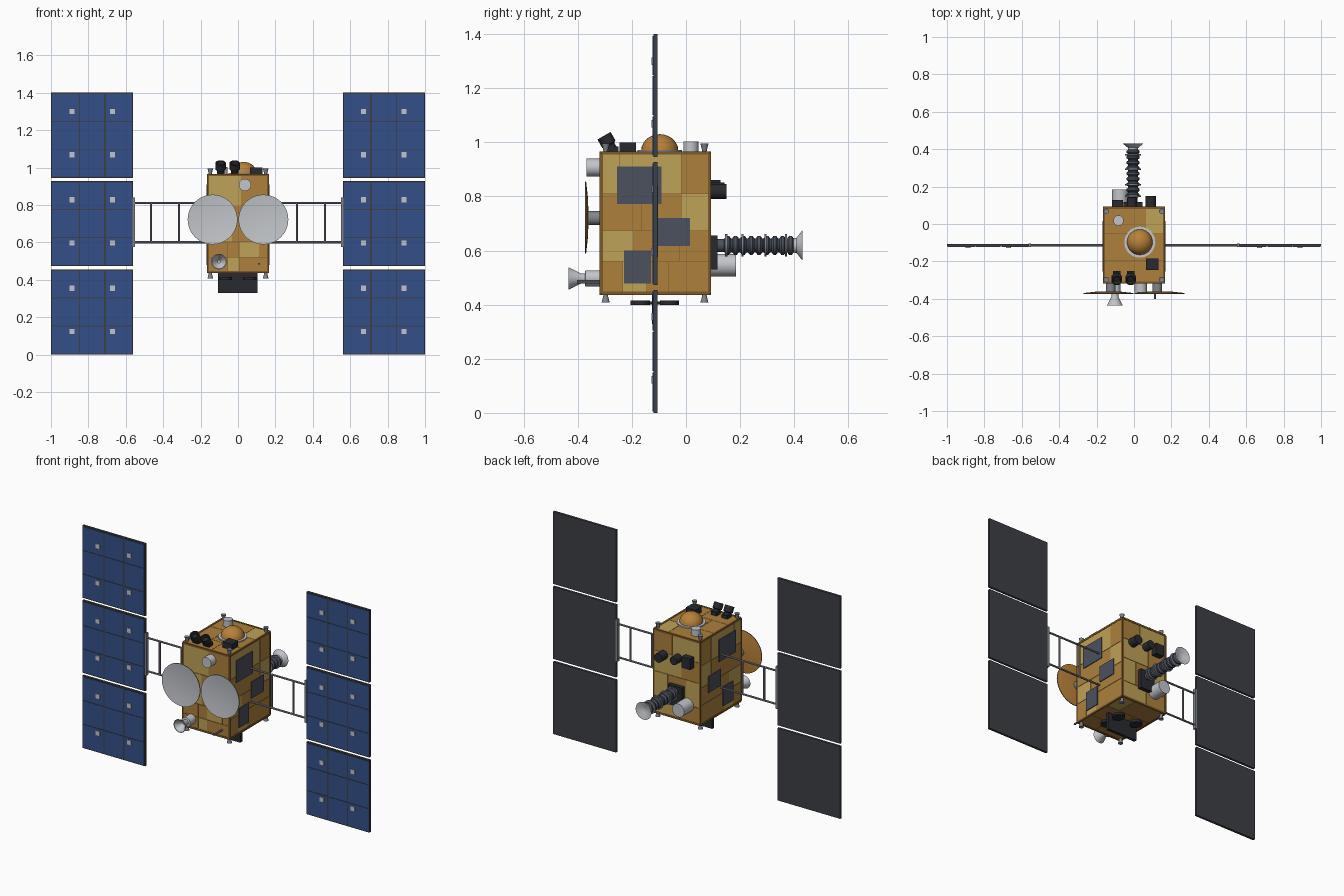
import bpy, bmesh, math
from mathutils import Vector, Matrix

if "Cube" in bpy.data.objects:
    bpy.data.objects.remove(bpy.data.objects["Cube"])


def material(name, *rgb):
    m = bpy.data.materials.new(name)
    m.use_nodes = True
    m.diffuse_color = (*rgb, 1)
    m.node_tree.nodes["Principled BSDF"].inputs["Base Color"].default_value = (*rgb, 1)
    return m


PALE = material("pale gold foil", .52, .36, .095)
GOLD = material("gold foil", .42, .22, .046)
TRIM = material("dark gold trim", .2, .1, .02)
AMBER = material("amber foil", .48, .22, .04)
BLUE = material("solar blue", .034, .08, .25)
FRAME = material("panel charcoal", .045, .05, .06)
BLACK = material("black", .022, .023, .028)
SLATE = material("slate", .07, .082, .11)
LIGHT = material("light grey", .54, .56, .59)
STEEL = material("steel grey", .22, .235, .27)


def finish(name, bm, mats):
    me = bpy.data.meshes.new(name)
    bmesh.ops.recalc_face_normals(bm, faces=bm.faces)
    bm.to_mesh(me)
    bm.free()
    for m in mats:
        me.materials.append(m)
    ob = bpy.data.objects.new(name, me)
    bpy.context.collection.objects.link(ob)
    return ob


def boxes(name, items):
    """One object from (low corner, high corner, material) boxes."""
    bm, mats = bmesh.new(), []
    for lo, hi, mat in items:
        if mat not in mats:
            mats.append(mat)
        lo, hi = Vector(lo), Vector(hi)
        mtx = Matrix.Translation((lo + hi) / 2) @ Matrix.Diagonal((*(hi - lo), 1))
        new = bmesh.ops.create_cube(bm, size=1, matrix=mtx)["verts"]
        for f in {f for v in new for f in v.link_faces}:
            f.material_index = mats.index(mat)
    return finish(name, bm, mats)


round_parts = []


def lathe(name, profile, loc, axis, mat, segs=24):
    """Turn (radius, height) points around an axis starting at loc."""
    bm = bmesh.new()
    vs = [bm.verts.new((r, 0, h)) for r, h in profile]
    es = [bm.edges.new(p) for p in zip(vs, vs[1:])]
    bmesh.ops.spin(bm, geom=vs + es, cent=(0, 0, 0), axis=(0, 0, 1),
                   angle=math.tau, steps=segs)
    bmesh.ops.remove_doubles(bm, verts=bm.verts, dist=1e-5)
    turn = Vector((0, 0, 1)).rotation_difference(Vector(axis)).to_matrix().to_4x4()
    bm.transform(Matrix.Translation(loc) @ turn)
    ob = finish(name, bm, [mat])
    round_parts.append(ob)
    return ob


def rod(name, loc, axis, r, length, mat, segs=20):
    return lathe(name, [(0, 0), (r, 0), (r, length), (0, length)], loc, axis, mat, segs)


FRONT, BACK, UP, DOWN, LEFT = (0, -1, 0), (0, 1, 0), (0, 0, 1), (0, 0, -1), (1, 0, 0)

# Body core, with foil blankets laid out in rows on every face
LO, HI = (-.16, -.313, .442), (.16, .087, .96)
boxes("body_core", [(LO, HI, TRIM)])

SIDE = [(.23, ".2G .42P .62G 1G"), (.445, ".3P .72G 1G"),
        (.71, ".37G .74G 1P"), (1, ".17P .74P 1G")]
FACE = [(.15, ".33G .52P 1G"), (.31, ".33G .52G .85P 1G"),
        (.68, ".4P 1G"), (1, ".55P 1G")]
REAR = [(.2, ".45G 1P"), (.5, ".3P .7G 1P"), (.75, ".4G 1P"), (1, ".6P 1G")]
CAP = [(.3, ".6G 1G"), (.65, ".35G 1G"), (1, ".7G 1P")]


def blankets(name, axis, sign, rows):
    u, v = [a for a in range(3) if a != axis]
    plane = HI[axis] if sign > 0 else LO[axis]
    out, v0 = [], 0
    for v1, row in rows:
        u0 = 0
        for cell in row.split():
            u1 = float(cell[:-1])
            lo, hi = [0] * 3, [0] * 3
            lo[axis], hi[axis] = sorted((plane - sign * .003, plane + sign * .004))
            for a, s, e in ((u, u0, u1), (v, v0, v1)):
                size = HI[a] - LO[a]
                lo[a], hi[a] = LO[a] + s * size + .001, LO[a] + e * size - .001
            out.append((lo, hi, PALE if cell[-1] == "P" else GOLD))
            u0 = u1
        v0 = v1
    boxes(name, out)


for name, axis, sign, rows in (("left", 0, 1, SIDE), ("right", 0, -1, SIDE),
                               ("front", 1, -1, FACE), ("back", 1, 1, REAR),
                               ("top", 2, 1, CAP), ("bottom", 2, -1, CAP)):
    blankets(name + "_foil", axis, sign, rows)

# Trim strips along the twelve body edges
strips = []
for axis in range(3):
    u, v = [a for a in range(3) if a != axis]
    for pu in (LO[u], HI[u]):
        for pv in (LO[v], HI[v]):
            lo, hi = list(LO), list(HI)
            for a, p in ((u, pu), (v, pv)):
                lo[a], hi[a] = p - .006, p + .006
            strips.append((lo, hi, TRIM))
boxes("edge_trim", strips)

# Radiator plates, thrusters, booms and solar wings on both sides
for s, side in ((1, "left"), (-1, "right")):
    def block(x0, x1, y0, y1, z0, z1, mat):
        a, b = sorted((s * x0, s * x1))
        return ((a, y0, z0), (b, y1, z1), mat)

    boxes(side + "_radiators", [block(.16, .169, *r, SLATE) for r in
          ((-.255, -.09, .772, .91), (-.107, .015, .617, .72), (-.23, -.13, .478, .6))])

    for y in (-.297, .068):
        for z, d in ((.96, UP), (.442, DOWN)):
            lathe(side + "_thruster", [(0, 0), (.008, 0), (.009, .012), (.015, .035), (0, .03)],
                  (s * .148, y, z), d, STEEL, 12)

    for z in (.6, .81):
        rod(side + "_boom", (s * .16, -.114, z), (s, 0, 0), .006, .4, STEEL, 8)
    for x in (.315, .465):
        rod(side + "_rung", (s * x, -.114, .6), UP, .006, .21, STEEL, 8)
    boxes(side + "_yoke", [block(.55, .564, -.124, -.104, .575, .84, STEEL)])

    for i, z in enumerate((0, .473, .945)):
        parts = [block(.562, 1, -.121, -.106, z, z + .455, FRAME)]
        for x0, x1 in ((.568, .706), (.716, .845), (.851, .994)):
            for k in range(3):
                zc = z + .006 + k * .149
                parts.append(block(x0, x1, -.123, -.12, zc, zc + .144, BLUE))
        for x in (.671, .888):
            for dz in (.123, .355):
                parts.append(block(x - .014, x + .014, -.128, -.122,
                                   z + dz - .014, z + dz + .014, LIGHT))
        boxes(f"{side}_solar_panel_{i + 1}", parts)

    # Shallow dish, pale inside and amber behind
    dish = lathe(side + "_dish", [(0, 0), (.07, .002), (.133, .009), (.133, .014),
                                  (.07, .007), (0, .005)],
                 (s * .136, -.36, .722), FRONT, LIGHT, 48)
    dish.data.materials.append(AMBER)
    dish.data.materials.append(STEEL)
    for p in dish.data.polygons:
        p.material_index = 1 if p.normal.y > .5 else 0 if p.normal.y < -.5 else 2
    rod(side + "_dish_mount", (s * .125, -.31, .72), FRONT, .026, .052, STEEL)

# Front instruments
rod("front_sensor", (.037, -.31, .907), FRONT, .033, .057, LIGHT)
lathe("front_horn", [(0, 0), (.03, 0), (.03, .06), (.018, .062), (.018, .075),
                     (.042, .123), (.038, .123), (.008, .08), (0, .08)],
      (-.102, -.312, .497), FRONT, LIGHT)
rod("front_pin", (.112, -.31, .485), FRONT, .006, .092, STEEL, 8)

# Top deck
rod("dome_ring", (.031, -.097, .96), UP, .083, .012, LIGHT, 32)
lathe("dome", [(.069 * math.cos(a * math.pi / 12), .062 * math.sin(a * math.pi / 12))
               for a in range(7)], (.031, -.097, .968), UP, AMBER, 24)
rod("top_sensor", (-.083, .018, .96), UP, .028, .043, LIGHT)
boxes("top_box", [((.064, -.245, .96), (.13, -.184, 1), BLACK)])
for x in (-.093, -.018):
    tilt = Vector((0, -.5, .866))
    lathe("star_tracker", [(0, 0), (.02, 0), (.02, .025), (.028, .03), (.028, .066),
                           (.022, .066), (.018, .045), (0, .045)],
          Vector((x, -.27, .967)), tilt, BLACK)
    boxes("star_tracker_foot", [((x - .02, -.29, .96), (x + .02, -.25, .985), BLACK)])

# Back instruments
rod("back_barrel_left", (.09, .08, .818), BACK, .028, .07, BLACK)
rod("back_barrel_centre", (-.012, .08, .825), BACK, .026, .062, BLACK)
boxes("back_box", [((-.118, .08, .79), (-.06, .128, .86), BLACK)])
rod("back_canister", (-.075, .08, .546), BACK, .042, .104, LIGHT)
boxes("mast_base", [((-.055, .08, .53), (.045, .117, .655), BLACK)])

# Bellows mast with flanges and a flared tip
MAST = (-.005, 0, .619)
bellows = [(0, .1), (.024, .1), (.024, .14)]
for k in range(9):
    y = .142 + k * .029
    bellows += [(.026, y), (.035, y + .007), (.035, y + .017), (.026, y + .024)]
lathe("mast_bellows", bellows + [(0, .405)], MAST, BACK, SLATE)
for y in (.145, .205, .29, .365):
    rod("mast_flange", (MAST[0], y, MAST[2]), BACK, .042, .008, STEEL)
lathe("mast_tip", [(0, .39), (.025, .39), (.028, .408), (.055, .43), (.051, .43),
                   (.02, .412), (0, .412)], MAST, BACK, LIGHT)

# Underside plate with four pads on short arms
boxes("belly_plate", [((-.108, -.125, .328), (.104, -.106, .445), BLACK)])
for x in (-.068, .064):
    for y in (-.169, -.061):
        rod("belly_pad", (x, y, .398), UP, .036, .017, BLACK)
        boxes("belly_arm", [((x - .008, min(y, -.115), .401),
                             (x + .008, max(y, -.115), .412), BLACK)])

# Smooth the turned parts, keeping hard edges
bpy.ops.object.select_all(action="DESELECT")
for ob in round_parts:
    ob.select_set(True)
bpy.context.view_layer.objects.active = round_parts[0]
bpy.ops.object.shade_smooth_by_angle(angle=math.radians(35))
